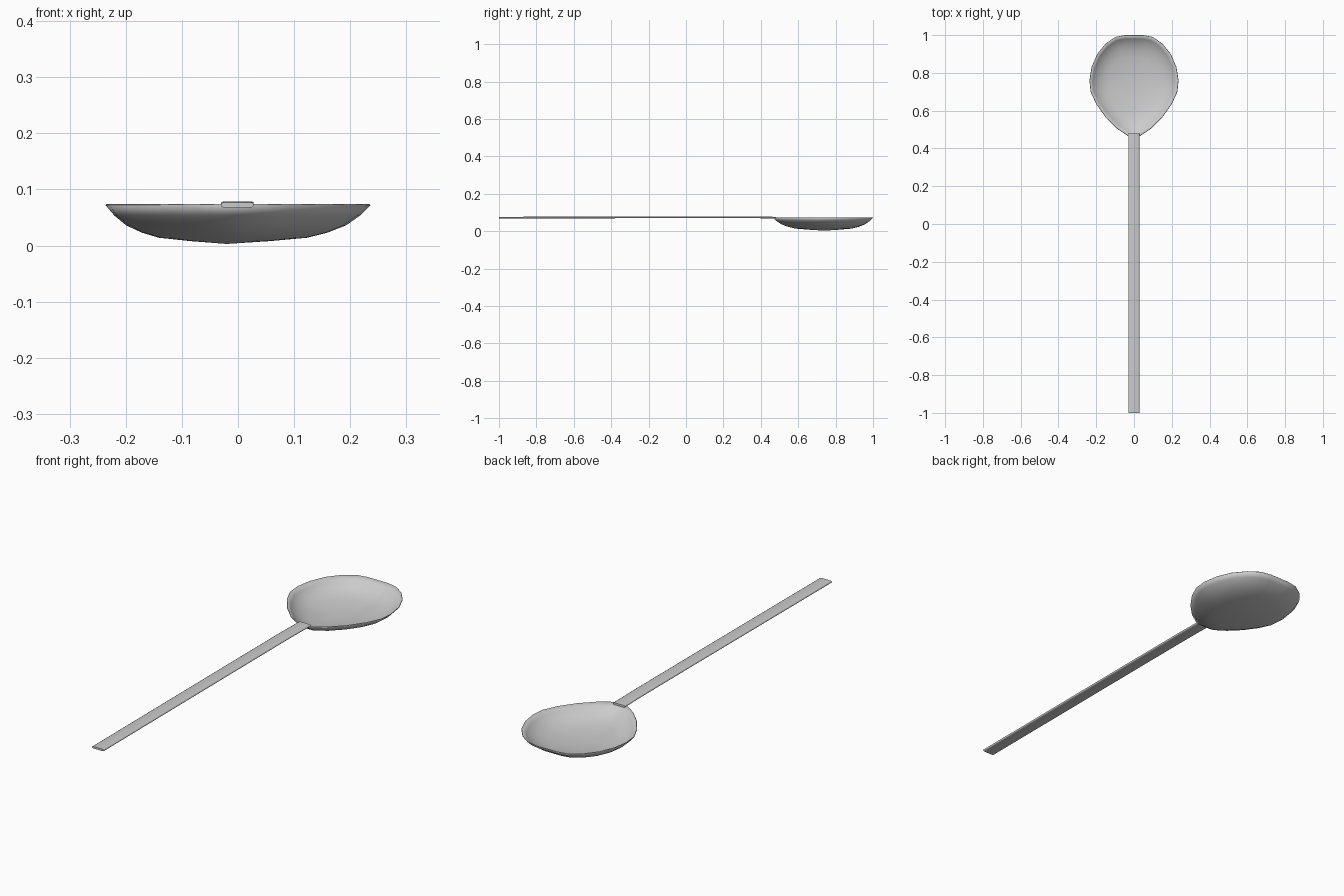
import bpy
import bmesh

cube = bpy.data.objects.get("Cube")
if cube:
    bpy.data.objects.remove(cube, do_unlink=True)

steel = bpy.data.materials.new("brushed_grey")
steel.use_nodes = True
grey = (0.6, 0.6, 0.6, 1)
steel.diffuse_color = grey
steel.node_tree.nodes["Principled BSDF"].inputs["Base Color"].default_value = grey


def loft(name, rings, tip=None, caps=False):
    """Skin closed rings of points, ending in a tip point or flat caps."""
    bm = bmesh.new()
    loops = [[bm.verts.new(p) for p in ring] for ring in rings]
    for a, b in zip(loops, loops[1:]):
        for i in range(len(a)):
            j = (i + 1) % len(a)
            bm.faces.new((a[i], a[j], b[j], b[i]))
    if tip:
        end, last = bm.verts.new(tip), loops[-1]
        for i in range(len(last)):
            bm.faces.new((last[i], last[(i + 1) % len(last)], end))
    if caps:
        bm.faces.new(loops[0])
        bm.faces.new(loops[-1])
        bmesh.ops.recalc_face_normals(bm, faces=bm.faces)
    else:
        # An open bowl: face the inside upwards
        bmesh.ops.recalc_face_normals(bm, faces=bm.faces)
        if sum(f.normal.z for f in bm.faces) < 0:
            bmesh.ops.reverse_faces(bm, faces=bm.faces)
    for f in bm.faces:
        f.smooth = len(f.verts) < 5
    mesh = bpy.data.meshes.new(name)
    bm.to_mesh(mesh)
    bm.free()
    mesh.materials.append(steel)
    obj = bpy.data.objects.new(name, mesh)
    bpy.context.collection.objects.link(obj)
    return obj


# Bowl: half of the rim outline, mirrored, then shrunk towards the lowest point
half = [(0.03, 0.465), (0.09, 0.505), (0.15, 0.565), (0.20, 0.635), (0.23, 0.70),
        (0.236, 0.76), (0.225, 0.83), (0.195, 0.90), (0.15, 0.955), (0.10, 0.99), (0.05, 1.0)]
rim = half + [(-x, y) for x, y in reversed(half)]
cx, cy = -0.02, 0.74
levels = [(1, 0.072), (0.93, 0.054), (0.83, 0.036), (0.7, 0.023), (0.56, 0.014), (0.3, 0.008)]
rings = [[(cx + (x - cx) * s, cy + (y - cy) * s, z) for x, y in rim] for s, z in levels]
bowl = loft("bowl", rings, tip=(cx, cy, 0.003))
shell = bowl.modifiers.new("sheet_thickness", "SOLIDIFY")
shell.thickness = 0.003
shell.offset = 1

# Handle: thin bar with chamfered edges, very slightly arched
section = [(-0.03, -0.003), (-0.026, -0.005), (0.024, -0.005), (0.028, -0.003),
           (0.028, 0.002), (0.024, 0.004), (-0.026, 0.004), (-0.03, 0.002)]
path = [(-1, 0.073), (-0.5, 0.074), (0, 0.075), (0.35, 0.075), (0.48, 0.073)]
loft("handle", [[(x, y, z + dz) for x, dz in section] for y, z in path], caps=True)
